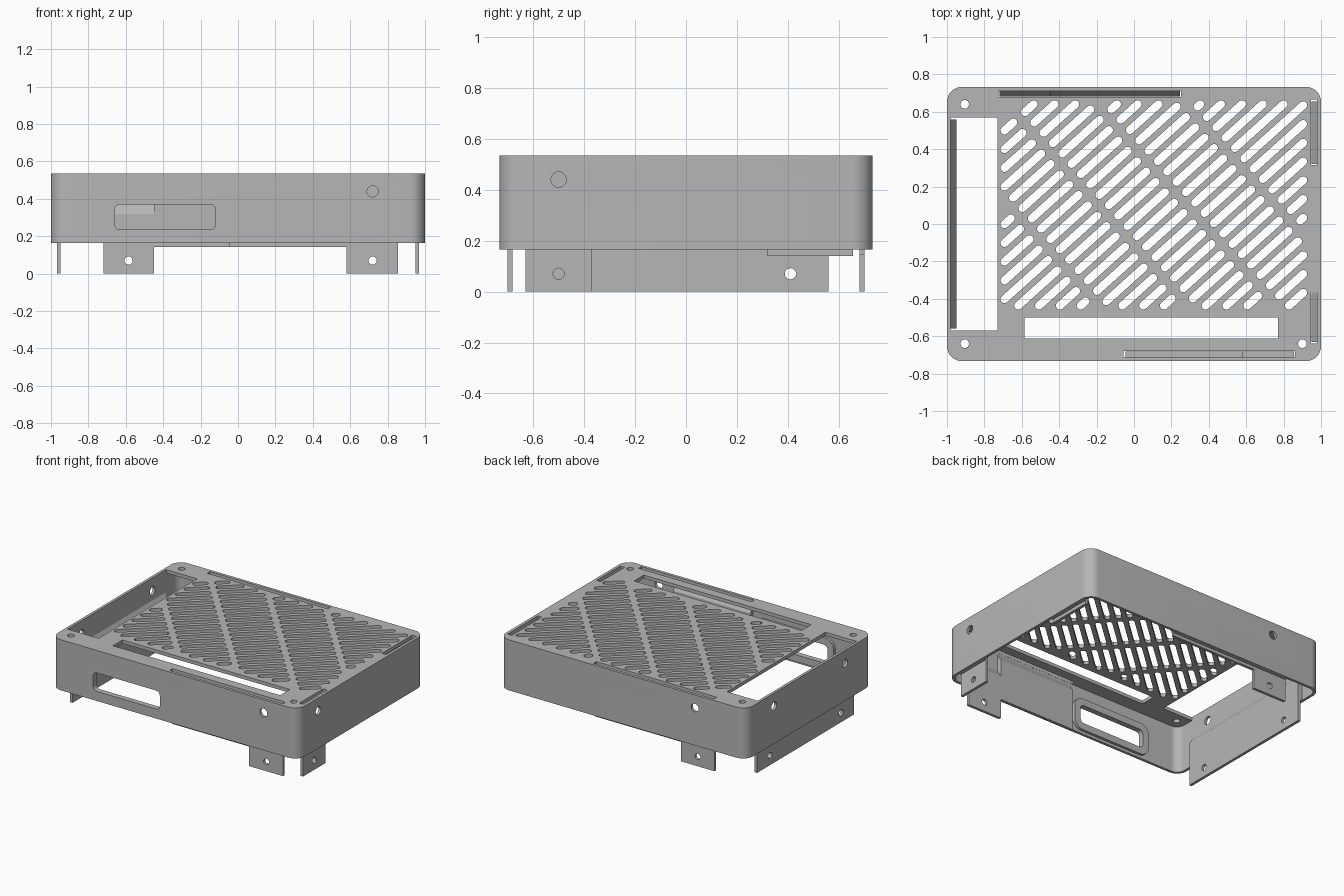
import bpy, bmesh
from math import sin, cos, pi, radians
from mathutils import Matrix, Vector

if "Cube" in bpy.data.objects:
    bpy.data.objects.remove(bpy.data.objects["Cube"])

grey = bpy.data.materials.new("grey_plastic")
grey.use_nodes = True
grey.diffuse_color = (0.47, 0.47, 0.47, 1)
grey.node_tree.nodes["Principled BSDF"].inputs["Base Color"].default_value = grey.diffuse_color

W, D = 1.0, 0.733            # half width and half depth
WALL, RIM, TOP, LID = 0.02, 0.165, 0.535, 0.025
UPRIGHT = Matrix.Rotation(pi / 2, 4, 'X')
SIDEWAYS = Matrix.Rotation(pi / 2, 4, 'Z') @ UPRIGHT


def link(name, mesh):
    ob = bpy.data.objects.new(name, mesh)
    bpy.context.scene.collection.objects.link(ob)
    mesh.materials.clear()
    mesh.materials.append(grey)
    return ob


def rounded(x0, x1, y0, y1, r=0.0, n=8):
    if r == 0:
        return [(x0, y0), (x1, y0), (x1, y1), (x0, y1)]
    centres = [(x1 - r, y1 - r), (x0 + r, y1 - r), (x0 + r, y0 + r), (x1 - r, y0 + r)]
    return [(cx + r * cos(pi / 2 * (q + i / n)), cy + r * sin(pi / 2 * (q + i / n)))
            for q, (cx, cy) in enumerate(centres) for i in range(n + 1)]


def circle(x, y, r, n=24):
    return [(x + r * cos(2 * pi * i / n), y + r * sin(2 * pi * i / n)) for i in range(n)]


def capsule(a, b, r, angle, n=6):
    pts = []
    for c, start in ((b, angle - pi / 2), (a, angle + pi / 2)):
        pts += [(c.x + r * cos(start + pi * i / n), c.y + r * sin(start + pi * i / n))
                for i in range(n + 1)]
    return pts


def prism(name, loops, z0, z1, turn=Matrix()):
    """Extrude an outline with holes from z0 to z1, then turn it."""
    cu = bpy.data.curves.new(name, 'CURVE')
    cu.dimensions, cu.fill_mode, cu.extrude = '2D', 'BOTH', (z1 - z0) / 2
    for loop in loops:
        sp = cu.splines.new('POLY')
        sp.points.add(len(loop) - 1)
        for p, (x, y) in zip(sp.points, loop):
            p.co = (x, y, 0, 1)
        sp.use_cyclic_u = True
    tmp = bpy.data.objects.new(name + "_outline", cu)
    bpy.context.scene.collection.objects.link(tmp)
    bpy.context.view_layer.update()
    mesh = bpy.data.meshes.new_from_object(tmp.evaluated_get(bpy.context.evaluated_depsgraph_get()))
    bpy.data.objects.remove(tmp)
    bm = bmesh.new()
    bm.from_mesh(mesh)
    bmesh.ops.remove_doubles(bm, verts=bm.verts, dist=1e-5)
    bmesh.ops.recalc_face_normals(bm, faces=bm.faces)
    bm.transform(turn @ Matrix.Translation((0, 0, (z0 + z1) / 2)))
    bm.to_mesh(mesh)
    bm.free()
    return link(name, mesh)


def cut(ob, cutters):
    for c in cutters:
        m = ob.modifiers.new("cut", 'BOOLEAN')
        m.operation, m.solver, m.object = 'DIFFERENCE', 'EXACT', c
    bpy.context.view_layer.update()
    mesh = bpy.data.meshes.new_from_object(ob.evaluated_get(bpy.context.evaluated_depsgraph_get()))
    ob.modifiers.clear()
    ob.data = mesh
    for c in cutters:
        bpy.data.objects.remove(c)


def screw_cutter(side, t, z, r=0.03):
    """Round cutter through one wall; t is the place along that wall."""
    across = side in ("front", "back")
    lo, hi = {"front": (D - 0.1, D + 0.1), "back": (-D - 0.1, -D + 0.1),
              "right": (W - 0.1, W + 0.1), "left": (-W - 0.1, -W + 0.1)}[side]
    return prism("screw_cutter", [circle(t, z, r)], lo, hi, UPRIGHT if across else SIDEWAYS)


# Side walls with screw holes and port window
walls = prism("side_walls", [rounded(-W, W, -D, D, 0.08),
              rounded(-W + WALL, W - WALL, -D + WALL, D - WALL, 0.06)], RIM, TOP - LID)
window = rounded(-0.66, -0.12, 0.235, 0.37, 0.03)
SCREWS = [("front", 0.72), ("back", -0.585), ("right", -0.5), ("left", 0.41), ("left", -0.41)]
cut(walls, [screw_cutter(s, t, 0.44) for s, t in SCREWS]
    + [prism("window_cutter", [window], D - 0.1, D + 0.1, UPRIGHT)])
window_frame = prism("window_frame", [rounded(-0.71, -0.07, 0.185, 0.42, 0.07), window],
                     D - WALL - 0.02, D - WALL, UPRIGHT)

# Openings in the lid: cable bays, stacking slots, corner screw holes
holes = [rounded(-0.98, -0.73, -0.57, 0.57), rounded(-0.585, 0.77, -0.612, -0.5),
         rounded(-0.725, 0.25, 0.68, 0.712), rounded(-0.055, 0.86, -0.712, -0.68),
         rounded(0.945, 0.979, 0.315, 0.665), rounded(0.945, 0.979, -0.64, -0.365)]
holes += [circle(x, y, 0.023) for x, y in ((-0.905, 0.64), (-0.905, -0.64), (0.9, -0.64))]

# Slanted vent slots, interrupted by four cross ribs
ANGLE, R = radians(42), 0.0215
along, across = Vector((cos(ANGLE), sin(ANGLE))), Vector((-sin(ANGLE), cos(ANGLE)))
low, high = Vector((-0.714 + R, -0.458 + R)), Vector((0.926 - R, 0.662 - R))
ribs = [-0.075 + 0.353 * i for i in range(-1, 3)]
for k in range(-1, 24):
    base = across * (0.835 - 0.0745 * k)
    start = max((low[i] - base[i]) / along[i] for i in (0, 1))
    end = min((high[i] - base[i]) / along[i] for i in (0, 1))
    edges = [-9] + ribs + [9]
    for a, b in zip(edges, edges[1:]):
        u0, u1 = max(start, a + 0.02 + R), min(end, b - 0.02 - R)
        if u1 - u0 > 0.004:
            holes.append(capsule(base + along * u0, base + along * u1, R, ANGLE))

lid = prism("vented_lid", [rounded(-W, W, -D, D, 0.08)] + holes, TOP - LID, TOP)


def tab(name, side, t0, t1, bottom, top, screws=()):
    """Tab hanging below the rim, blending into the inner wall by a slope."""
    profile = [(0.012, bottom), (0.032, bottom), (0.032, top - 0.05),
               (0, top), (0, RIM), (0.012, RIM)]
    iw, idp = W - WALL, D - WALL
    place = {"front": lambda t, d, z: (t, d - idp, z), "back": lambda t, d, z: (t, idp - d, z),
             "left": lambda t, d, z: (d - iw, t, z), "right": lambda t, d, z: (iw - d, t, z)}[side]
    bm = bmesh.new()
    ends = [[bm.verts.new(place(t, d, z)) for d, z in profile] for t in (t0, t1)]
    for ring in ends:
        bm.faces.new(ring)
    n = len(profile)
    for i in range(n):
        j = (i + 1) % n
        bm.faces.new((ends[0][i], ends[0][j], ends[1][j], ends[1][i]))
    bmesh.ops.recalc_face_normals(bm, faces=bm.faces)
    mesh = bpy.data.meshes.new(name)
    bm.to_mesh(mesh)
    bm.free()
    ob = link(name, mesh)
    if screws:
        cut(ob, [screw_cutter(side, t, 0.07, 0.022) for t in screws])


# Stacking tabs and short locating lips
TALL, LIP = 0.37, 0.495
tab("front_tab", "front", 0.58, 0.855, 0, TALL, [0.72])
tab("front_lip", "front", -0.045, 0.58, 0.143, LIP)
tab("back_tab", "back", -0.72, -0.45, 0, TALL, [-0.585])
tab("back_lip", "back", -0.45, 0.245, 0.143, LIP)
tab("right_tab", "right", -0.63, -0.372, 0, TALL, [-0.5])
tab("right_lip", "right", 0.32, 0.655, 0.14, LIP)
tab("left_tab", "left", -0.56, 0.56, 0, TALL, [0.41, -0.41])

# Smooth the rounded corners and hole rims, keep hard edges
for ob in (walls, window_frame, lid):
    bpy.ops.object.select_all(action='DESELECT')
    ob.select_set(True)
    bpy.context.view_layer.objects.active = ob
    bpy.ops.object.shade_smooth_by_angle(angle=radians(30))
